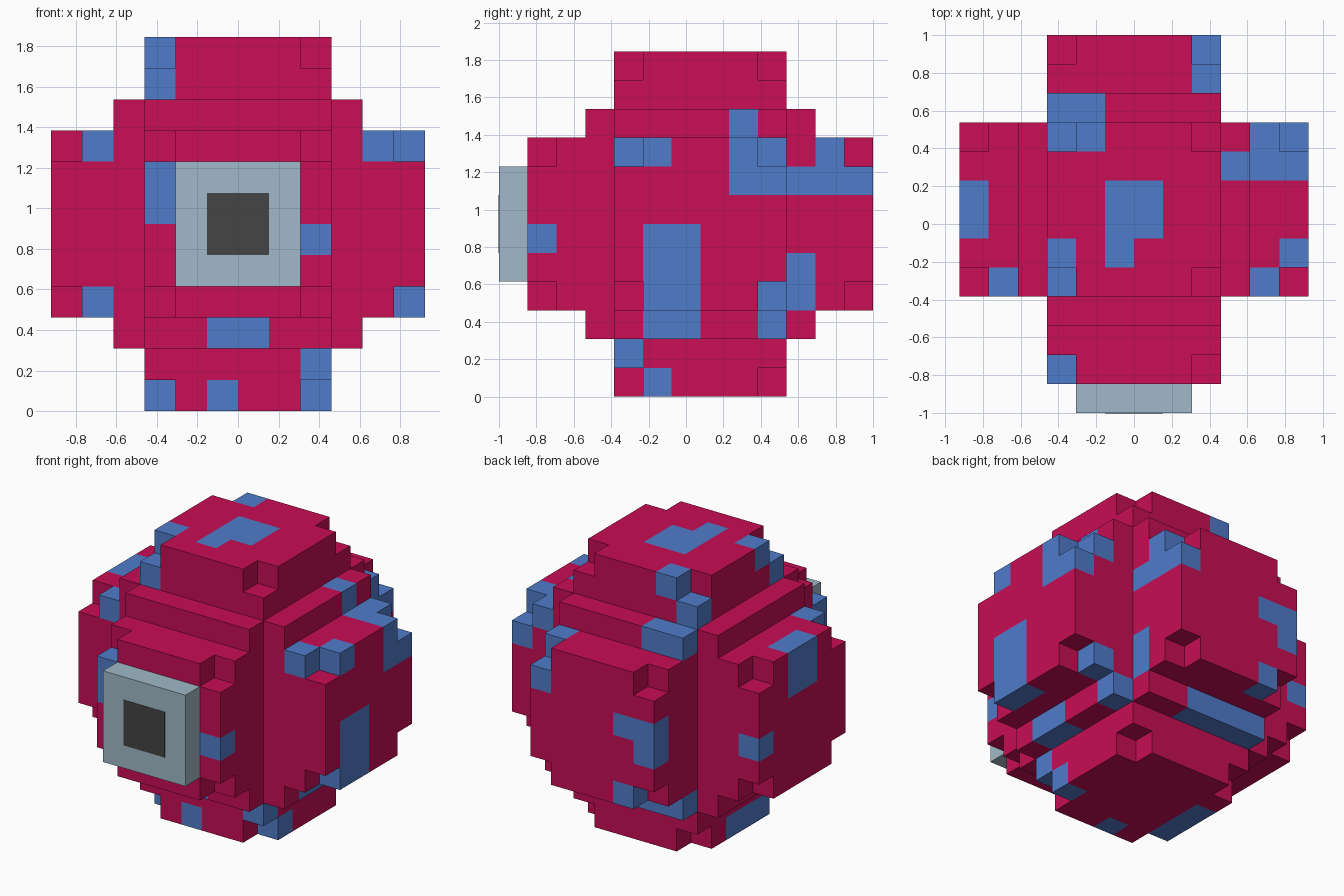
import bpy, bmesh
from itertools import product

if "Cube" in bpy.data.objects:
    bpy.data.objects.remove(bpy.data.objects["Cube"])

U = 2 / 13  # size of one block; the body is a 12 x 12 x 12 block grid


def material(name, rgb):
    m = bpy.data.materials.new(name)
    m.diffuse_color = (*rgb, 1)
    m.use_nodes = True
    m.node_tree.nodes["Principled BSDF"].inputs["Base Color"].default_value = m.diffuse_color
    return m


RED = material("crimson", (0.577, 0.0044, 0.089))
BLUE = material("blue", (0.080, 0.202, 0.591))
GREY = material("pale_blue_grey", (0.352, 0.491, 0.578))
DARK = material("charcoal", (0.058, 0.058, 0.058))


def cells(*spans):
    """All blocks in a box; each span is one index or an inclusive (first, last)."""
    spans = [s if isinstance(s, tuple) else (s, s) for s in spans]
    return set(product(*(range(a, b + 1) for a, b in spans)))


def build(name, solid, painted, materials):
    """Skin a set of blocks with outer faces; painted blocks take the second material."""
    bm = bmesh.new()
    verts = {}

    def vert(p):
        if p not in verts:
            verts[p] = bm.verts.new(((p[0] - 6) * U, (p[1] - 5.5) * U, p[2] * U))
        return verts[p]

    for c in sorted(solid):
        for axis, side in product(range(3), (0, 1)):
            n = list(c)
            n[axis] += 2 * side - 1
            if tuple(n) in solid:
                continue
            a, b = (axis + 1) % 3, (axis + 2) % 3
            ring = []
            for da, db in ((0, 0), (1, 0), (1, 1), (0, 1)):
                p = list(c)
                p[axis] += side
                p[a] += da
                p[b] += db
                ring.append(vert(tuple(p)))
            face = bm.faces.new(ring if side else ring[::-1])
            face.material_index = int(c in painted)
    mesh = bpy.data.meshes.new(name)
    bm.to_mesh(mesh)
    bm.free()
    for m in materials:
        mesh.materials.append(m)
    obj = bpy.data.objects.new(name, mesh)
    bpy.context.collection.objects.link(obj)


# Body: three crossing bars plus a one-block collar around the middle
FULL, MID, COLLAR = (0, 11), (3, 8), (2, 9)
body = (cells(FULL, MID, MID) | cells(MID, FULL, MID) | cells(MID, MID, FULL)
        | cells(COLLAR, MID, COLLAR) | cells(MID, COLLAR, COLLAR))

# Cut the four corner blocks from each end of every bar
for end, a, b in product(FULL, MID, MID):
    body -= {(end, a, b), (a, end, b), (a, b, end)}

# Blue patches, grouped by the side they sit on
front = [(3, 3, 10), (1, 3, 8), (10, 3, 8), (3, 0, (6, 7)), (8, 0, 5),
         (1, 3, 3), ((5, 6), 2, 2), (8, 3, 1), (5, 3, 0)]
right = [(11, 4, 8), (9, 7, 9), ((10, 11), 7, 8), (11, (7, 8), 7), (10, 8, 8),
         (8, (9, 11), 7), (8, 10, 8), (11, (4, 5), (3, 5)), (9, (4, 5), 2),
         (9, 8, 2), (10, 8, 3), (8, 9, (3, 4)), (8, 4, 0)]
top = [((5, 6), (5, 6), 11), (5, 4, 11), (3, 4, 11), (4, 8, 11), (3, 8, 10),
       ((3, 4), 9, 9)]
back_left = [(4, 11, 6), (3, 11, (5, 6)), (4, 11, 3), ((3, 6), 9, 2),
             (0, (5, 6), (7, 8)), (0, 8, 5), (3, (4, 6), 0)]
patches = set().union(*(cells(*s) for s in front + right + top + back_left))
build("body", body, patches, (RED, BLUE))

# Eye plate with a dark square pupil on the front
build("eye_plate", cells((4, 7), -1, (4, 7)), set(), (GREY,))
pupil_mesh = bpy.data.meshes.new("pupil")
bm = bmesh.new()
bmesh.ops.create_cube(bm, size=1)
for v in bm.verts:
    v.co = (v.co.x * 2 * U, -1 + v.co.y * 0.004, 6 * U + v.co.z * 2 * U)
bm.to_mesh(pupil_mesh)
bm.free()
pupil_mesh.materials.append(DARK)
bpy.context.collection.objects.link(bpy.data.objects.new("pupil", pupil_mesh))
